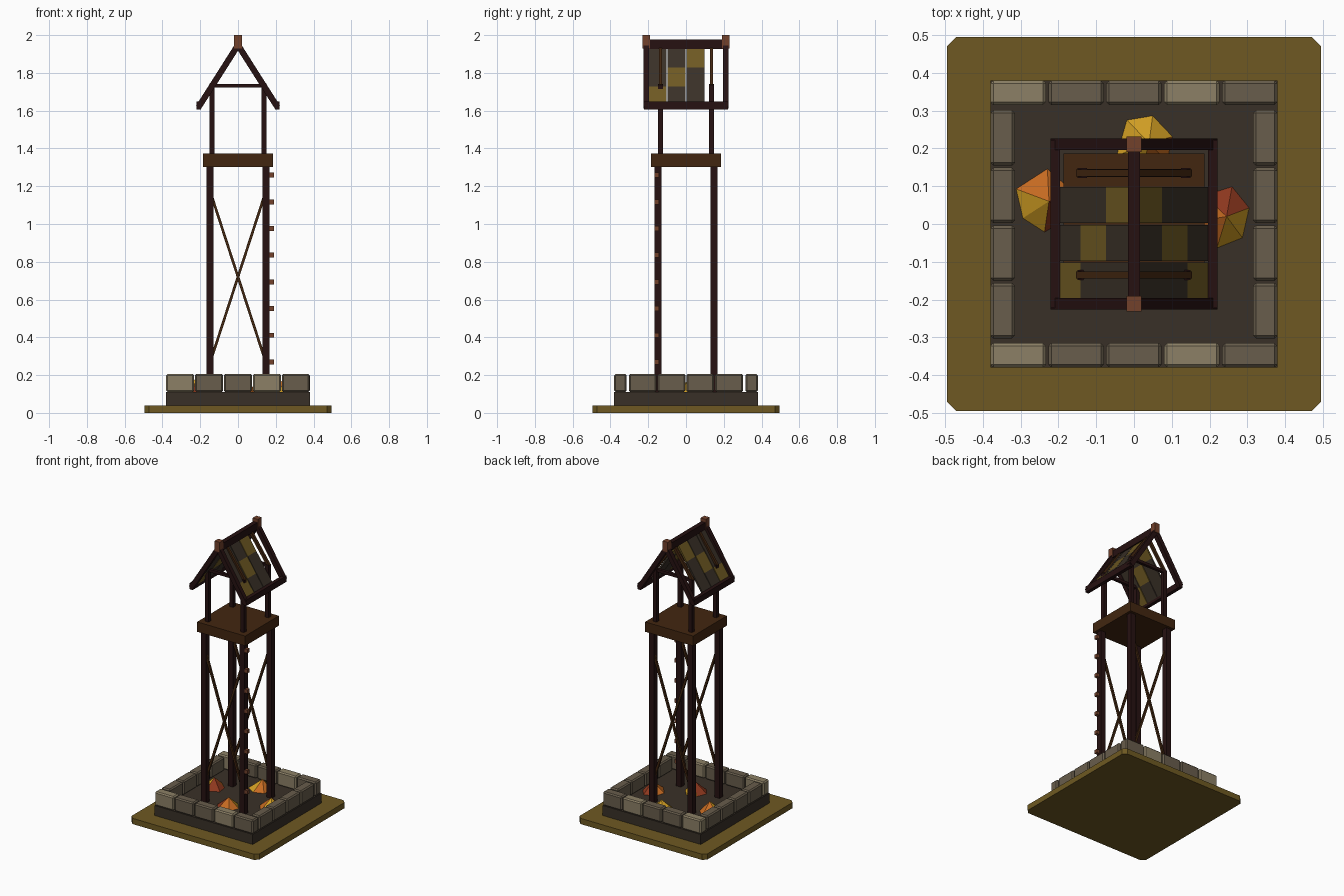
import bpy, bmesh, math, random
from mathutils import Vector, Matrix

if "Cube" in bpy.data.objects:
    bpy.data.objects.remove(bpy.data.objects["Cube"])

random.seed(4)


def mat(name, rgb):
    m = bpy.data.materials.new(name)
    lin = [((c / 255 + 0.055) / 1.055) ** 2.4 if c > 10 else c / 255 / 12.92 for c in rgb]
    m.diffuse_color = (*lin, 1)
    m.use_nodes = True
    m.node_tree.nodes["Principled BSDF"].inputs["Base Color"].default_value = m.diffuse_color
    return m


OLIVE = mat("olive", (110, 89, 34))
DARK = mat("dark_earth", (57, 48, 39))
STONE_L = mat("light_stone", (140, 128, 102))
STONE = mat("stone", (104, 93, 76))
TIMBER = mat("dark_timber", (38, 17, 17))
BROWN = mat("brown_wood", (66, 38, 16))
RED_WOOD = mat("red_wood", (114, 65, 43))
GOLD = mat("gold", (212, 160, 36))
ORANGE = mat("orange", (200, 108, 34))
RUST = mat("rust", (142, 56, 30))


def make(name, bm, *mats):
    bmesh.ops.recalc_face_normals(bm, faces=bm.faces)
    me = bpy.data.meshes.new(name)
    bm.to_mesh(me)
    bm.free()
    for m in mats:
        me.materials.append(m)
    ob = bpy.data.objects.new(name, me)
    bpy.context.collection.objects.link(ob)
    return ob


def box(name, m, x0, x1, y0, y1, z0, z1, bevel=0.0, upright_only=False):
    bm = bmesh.new()
    size = Matrix.Diagonal((x1 - x0, y1 - y0, z1 - z0, 1))
    loc = Matrix.Translation(((x0 + x1) / 2, (y0 + y1) / 2, (z0 + z1) / 2))
    bmesh.ops.create_cube(bm, size=1, matrix=loc @ size)
    if bevel:
        edges = [e for e in bm.edges if not upright_only
                 or abs(e.verts[0].co.z - e.verts[1].co.z) > 0.01]
        bmesh.ops.bevel(bm, geom=edges, offset=bevel, segments=1, affect='EDGES')
    return make(name, bm, m)


def beam(name, m, a, b, depth, thick):
    """Square bar from a to b; depth is measured along y."""
    a, b = Vector(a), Vector(b)
    d = b - a
    bm = bmesh.new()
    mtx = (Matrix.Translation((a + b) / 2) @ d.to_track_quat('Z', 'Y').to_matrix().to_4x4()
           @ Matrix.Diagonal((depth, thick, d.length, 1)))
    bmesh.ops.create_cube(bm, size=1, matrix=mtx)
    return make(name, bm, m)


# Ground plate and earth plinth
box("ground_plate", OLIVE, -0.495, 0.495, -0.495, 0.495, 0, 0.04, 0.025, True)
box("earth_plinth", DARK, -0.38, 0.38, -0.38, 0.38, 0.04, 0.11)

# Stone kerb: five blocks front and back, four on each side
for s in (-1, 1):
    for i in range(5):
        x = -0.38 + i * 0.1532
        y = sorted((s * 0.315, s * 0.38))
        box("kerb_stone_long", STONE_L if i in (0, 3) else STONE,
            x, x + 0.147, *y, 0.11, 0.207, 0.008)
    for i in range(4):
        y = -0.303 + i * 0.1525
        x = sorted((s * 0.315, s * 0.38))
        box("kerb_stone_side", STONE, *x, y, y + 0.147, 0.11, 0.207, 0.008)

# Faceted fire piles inside the kerb: low six-sided cones, colour by side
piles = [(0.03, 0.215, 0.085, 0.3, (0, 1, 0)), (-0.235, 0.06, 0.085, 0.55, (0, 2, 1)),
         (0.235, 0.02, 0.085, 0.2, (1, 0, 2)), (0.01, -0.13, 0.08, 0.1, (2, 1, 0))]
for px, py, r, turn, cols in piles:
    bm = bmesh.new()
    ring = []
    for k in range(6):
        ang = turn + k * math.tau / 6 + random.uniform(-0.15, 0.15)
        rr = r * random.uniform(0.9, 1.1)
        ring.append(bm.verts.new((px + rr * math.cos(ang), py + rr * math.sin(ang), 0.105)))
    tip = bm.verts.new((px + 0.01, py, 0.18))
    bm.faces.new(ring[::-1])
    for k in range(6):
        f = bm.faces.new((ring[k], ring[(k + 1) % 6], tip))
        f.material_index = cols[(k // 2 + 2) % 3]
    make("fire_pile", bm, GOLD, ORANGE, RUST)

# Tower legs, upper posts
for sx in (-1, 1):
    for sy in (-1, 1):
        x, y = sx * 0.149, sy * 0.149
        box("tower_leg", TIMBER, x - 0.019, x + 0.019, y - 0.019, y + 0.019, 0.1, 1.31)
        x, y = sx * 0.137, sy * 0.135
        box("upper_post", TIMBER, x - 0.013, x + 0.013, y - 0.013, y + 0.013, 1.36, 1.74)

# Cross braces on front and back
for sy in (-1, 1):
    for s in (-1, 1):
        y = sy * 0.149 + s * 0.004
        beam("cross_brace", BROWN, (-s * 0.14, y, 0.29), (s * 0.14, y, 1.15), 0.014, 0.014)

# Climbing pegs on the front right leg
for i in range(8):
    z = 0.27 + i * 0.1412
    box("climbing_peg", RED_WOOD, 0.16, 0.19, -0.167, -0.143, z - 0.013, z + 0.013)

# Lookout platform
box("platform", BROWN, -0.186, 0.186, -0.186, 0.186, 1.303, 1.372)

# Roof frame
box("ridge_beam", TIMBER, -0.016, 0.016, -0.22, 0.22, 1.927, 1.977)
for sy in (-1, 1):
    y = sy * 0.211
    box("ridge_cap", RED_WOOD, -0.02, 0.02, y - 0.02, y + 0.02, 1.93, 2.0)
    box("collar_tie", TIMBER, -0.14, 0.14, sy * 0.135 - 0.01, sy * 0.135 + 0.01, 1.722, 1.742)
    for s in (-1, 1):
        beam("gable_rafter", TIMBER, (s * 0.208, y, 1.62), (0, y, 1.947), 0.03, 0.032)
        beam("inner_rafter", BROWN, (s * 0.145, sy * 0.135, 1.732),
             (0, sy * 0.135, 1.937), 0.018, 0.02)
for s in (-1, 1):
    beam("eave_beam", TIMBER, (s * 0.208, -0.222, 1.627), (s * 0.208, 0.222, 1.627), 0.025, 0.042)

# Roof tiles: three columns per slope, the rearmost column missing
eave, ridge = Vector((0.203, 0, 1.625)), Vector((0.002, 0, 1.925))
for s in (-1, 1):
    for col in range(3):
        for row in range(3):
            a, b = eave.lerp(ridge, row / 3), eave.lerp(ridge, (row + 1) / 3)
            y = -0.15 + col * 0.1
            beam("roof_tile", OLIVE if row == col else DARK,
                 (s * a.x, y, a.z), (s * b.x, y, b.z), 0.095, 0.012)
